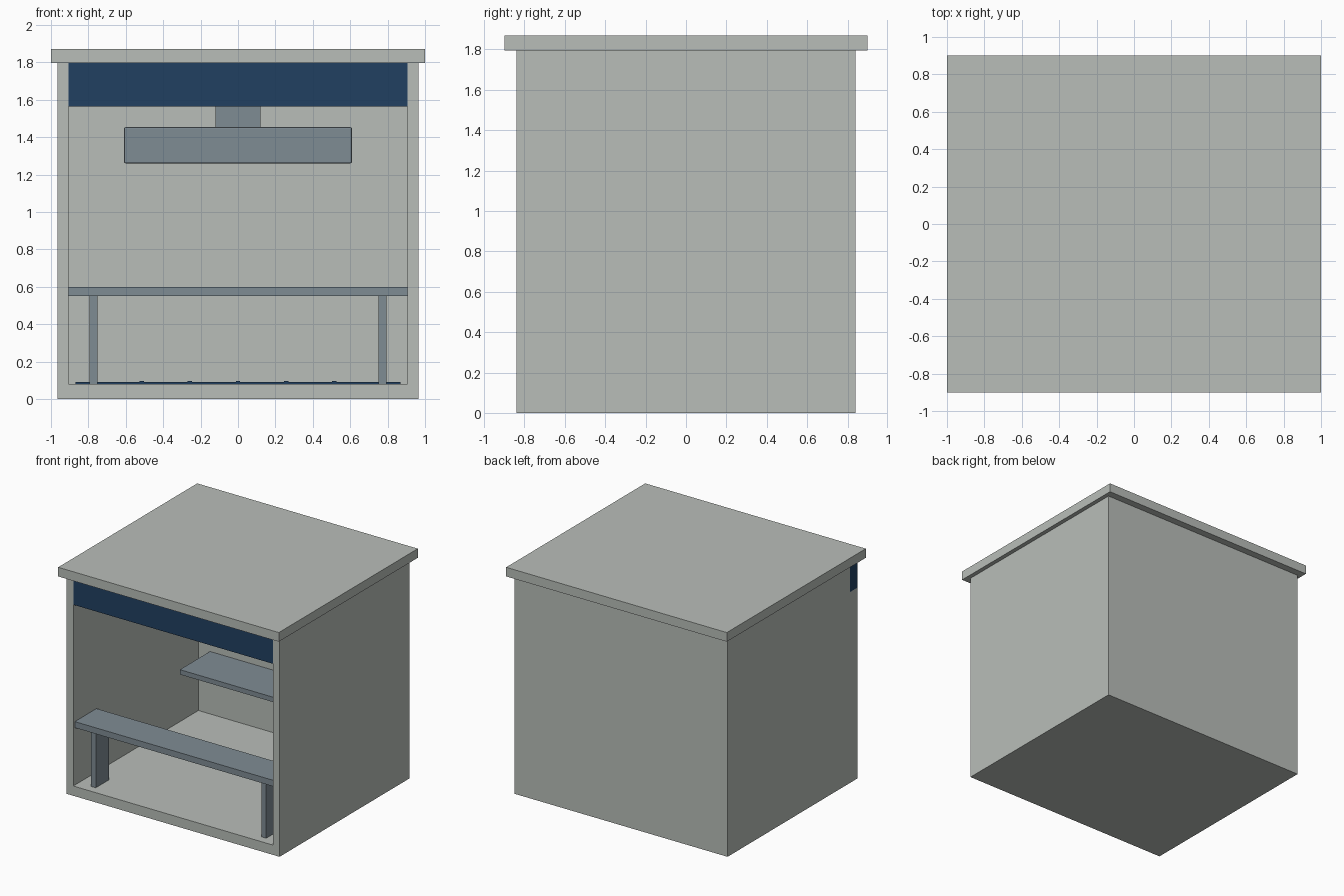
import bpy
import bmesh

cube = bpy.data.objects.get("Cube")
if cube:
    bpy.data.objects.remove(cube, do_unlink=True)


def material(name, rgb):
    mat = bpy.data.materials.new(name)
    mat.use_nodes = True
    color = (*rgb, 1.0)
    mat.diffuse_color = color
    mat.node_tree.nodes["Principled BSDF"].inputs["Base Color"].default_value = color
    return mat


GRAY = material("pale gray panel", (0.485, 0.515, 0.485))
STEEL = material("steel gray", (0.212, 0.262, 0.296))
NAVY = material("navy blue", (0.015, 0.051, 0.120))


def finish(name, bm, mat, bevel=0.0):
    bmesh.ops.recalc_face_normals(bm, faces=bm.faces)
    mesh = bpy.data.meshes.new(name)
    bm.to_mesh(mesh)
    bm.free()
    mesh.materials.append(mat)
    obj = bpy.data.objects.new(name, mesh)
    bpy.context.collection.objects.link(obj)
    if bevel:
        mod = obj.modifiers.new("soft_edges", "BEVEL")
        mod.width = bevel
        mod.segments = 2
    return obj


def box(name, x, y, z, mat, bevel=0.0):
    """Box from (min, max) ranges on each axis."""
    bm = bmesh.new()
    bmesh.ops.create_cube(bm, size=1)
    for v in bm.verts:
        for i, (lo, hi) in enumerate((x, y, z)):
            v.co[i] = hi if v.co[i] > 0 else lo
    return finish(name, bm, mat, bevel)


def sym(half):
    return (-half, half)


# Main dimensions
OUT, IN = 0.965, 0.905
FRONT, BACK, BACK_IN = -0.84, 0.84, 0.78
FLOOR, TOP = 0.08, 1.795

# Floor and side walls as one U-shaped profile, extruded from front to back
profile = [(-OUT, 0), (OUT, 0), (OUT, TOP), (IN, TOP),
           (IN, FLOOR), (-IN, FLOOR), (-IN, TOP), (-OUT, TOP)]
bm = bmesh.new()
face = bm.faces.new([bm.verts.new((x, FRONT, z)) for x, z in profile])
extruded = bmesh.ops.extrude_face_region(bm, geom=[face])["geom"]
bmesh.ops.translate(bm, vec=(0, BACK - FRONT, 0),
                    verts=[g for g in extruded if isinstance(g, bmesh.types.BMVert)])
finish("floor_and_side_walls", bm, GRAY)

# Back wall fitted between the sides, and the overhanging roof
box("back_wall", sym(IN), (BACK_IN, BACK), (FLOOR, TOP), GRAY)
box("roof", sym(1.0), sym(0.9), (TOP, 1.87), GRAY)

# Front fascia, its end showing through the right wall
box("fascia", (-OUT - 0.001, IN), (FRONT + 0.001, -0.745), (1.565, TOP), NAVY)

# Serving counter on two legs
box("front_counter", sym(IN), (-0.82, -0.54), (0.55, 0.60), STEEL)
for side, sx in (("left", 1), ("right", -1)):
    xs = sorted((sx * 0.75, sx * 0.795))
    box(f"{side}_counter_leg", xs, (-0.77, -0.60), (FLOOR, 0.55), STEEL)

# Work shelf on the back wall
box("back_shelf", sym(0.80), (0.39, BACK_IN), (0.552, 0.592), STEEL)

# Extractor hood with its duct up to the roof
box("hood", sym(0.61), (0.39, BACK_IN), (1.26, 1.453), STEEL, bevel=0.008)
box("hood_duct", sym(0.12), (0.50, 0.72), (1.45, TOP), STEEL)

# Floor mat with raised ribs
box("floor_mat", sym(0.87), (0.03, 0.33), (FLOOR, 0.09), NAVY)
for i in range(-2, 3):
    cx = i * 0.257
    box(f"mat_rib_{i + 3}", (cx - 0.012, cx + 0.012), (0.03, 0.33), (0.088, 0.097), NAVY)
